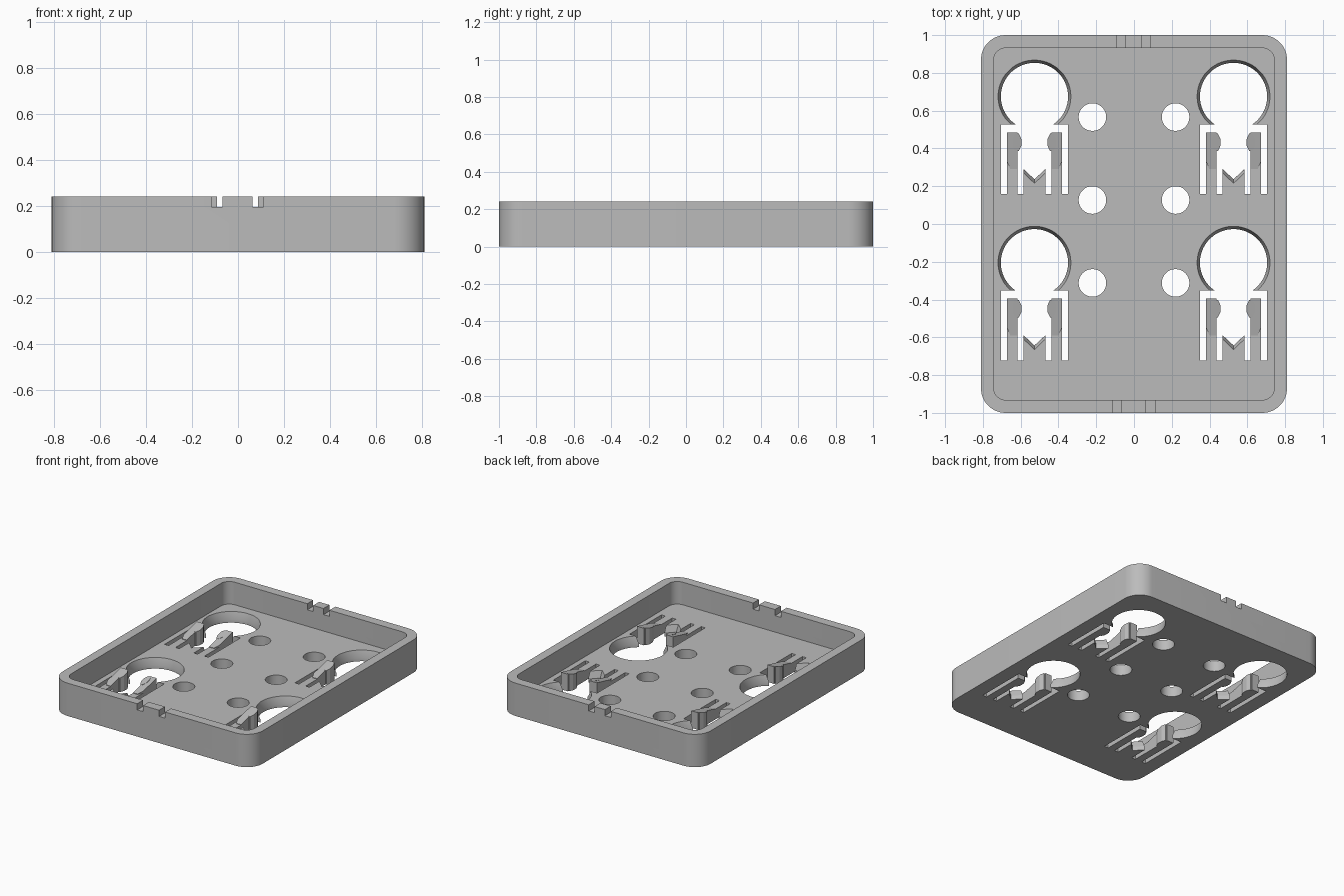
import bpy, bmesh, math

if "Cube" in bpy.data.objects:
    bpy.data.objects.remove(bpy.data.objects["Cube"])

WALL_H, FLOOR = 0.24, 0.075

grey = bpy.data.materials.new("plain grey")
grey.diffuse_color = (0.5, 0.5, 0.5, 1)
grey.use_nodes = True
grey.node_tree.nodes["Principled BSDF"].inputs["Base Color"].default_value = grey.diffuse_color


def loft(name, bottom, top, z0, z1):
    """Closed solid between two outlines with equal point counts (z1 may be a rule of x, y)."""
    bm = bmesh.new()
    zt = z1 if callable(z1) else (lambda x, y: z1)
    lo = [bm.verts.new((x, y, z0)) for x, y in bottom]
    hi = [bm.verts.new((x, y, zt(x, y))) for x, y in top]
    bm.faces.new(lo[::-1])
    bm.faces.new(hi)
    n = len(lo)
    for i in range(n):
        j = (i + 1) % n
        bm.faces.new((lo[i], lo[j], hi[j], hi[i]))
    bmesh.ops.recalc_face_normals(bm, faces=bm.faces)
    me = bpy.data.meshes.new(name)
    bm.to_mesh(me)
    bm.free()
    me.materials.append(grey)
    ob = bpy.data.objects.new(name, me)
    bpy.context.collection.objects.link(ob)
    return ob


def rounded(hx, hy, r, seg=12):
    pts = []
    for k, (sx, sy) in enumerate([(1, 1), (-1, 1), (-1, -1), (1, -1)]):
        for i in range(seg + 1):
            a = math.pi / 2 * (k + i / seg)
            pts.append((sx * (hx - r) + r * math.cos(a), sy * (hy - r) + r * math.sin(a)))
    return pts


def ring(cx, cy, rx, ry, n):
    return [(cx + rx * math.cos(2 * math.pi * (i + .5) / n),
             cy + ry * math.sin(2 * math.pi * (i + .5) / n)) for i in range(n)]


def rect(x0, x1, y0, y1):
    return [(x0, y0), (x1, y0), (x1, y1), (x0, y1)]


def shift(pts, dx, dy):
    return [(x + dx, y + dy) for x, y in pts]


def cut(target, bottom, top, z0, z1):
    """Subtract a lofted cutter and throw it away."""
    c = loft("cutter", bottom, top, z0, z1)
    c.hide_render = True
    bpy.context.view_layer.objects.active = target
    m = target.modifiers.new("cut", 'BOOLEAN')
    m.operation, m.solver, m.object = 'DIFFERENCE', 'EXACT', c
    bpy.ops.object.modifier_apply(modifier=m.name)
    bpy.data.objects.remove(c)


def smooth(ob):
    bpy.ops.object.select_all(action='DESELECT')
    ob.select_set(True)
    bpy.context.view_layer.objects.active = ob
    bpy.ops.object.shade_smooth_by_angle(angle=math.radians(30))


# Open tray with rounded corners
outer, inner = rounded(0.81, 1.0, 0.13), rounded(0.743, 0.932, 0.065)
tray = loft("tray", outer, outer, 0, WALL_H)
cut(tray, inner, inner, FLOOR, 0.4)

# Rim notches, staggered between front and back
for x0, y0 in [(-.115, -1.1), (.062, -1.1), (-.092, .85), (.039, .85)]:
    r = rect(x0, x0 + .048, y0, y0 + .25)
    cut(tray, r, r, 0.195, 0.4)

# Round floor holes
for x in (-.22, .22):
    for y in (.566, .127, -.312):
        c = ring(x, y, .073, .073, 40)
        cut(tray, c, c, -.1, .15)

# Spring-clip cutout: outer slots, inner slots and notched tongue
half = [(.177, -.147), (.177, -.517), (.145, -.517), (.145, -.19), (.09, -.19),
        (.09, -.517), (.059, -.517), (.059, -.383)]
slots = half + [(0, -.438)] + [(-x, y) for x, y in half[::-1]]
vee_lo = [(.062, -.34), (-.062, -.34), (-.062, -.381), (0, -.438), (.062, -.381)]
vee_hi = [(.062, -.34), (-.062, -.34), (-.062, -.401), (0, -.460), (.062, -.401)]

for cx in (-.527, .527):
    for cy in (.675, -.205):
        # Keyhole: straight below, tapered above
        small, big = ring(cx, cy, .178, .178, 64), ring(cx, cy, .193, .193, 64)
        cut(tray, small, small, -.1, .15)
        cut(tray, small, big, .025, FLOOR + .0005)
        s = shift(slots, cx, cy)
        cut(tray, s, s, -.1, .15)
        cut(tray, shift(vee_lo, cx, cy), shift(vee_hi, cx, cy), .03, FLOOR + .0005)

        # Raised catches at the arm tips, with faceted bumps facing inward
        for side in (-1, 1):
            def top(x, y, cy=cy):
                return .125 + .25 * min(0, y - cy + .2)
            block = [(.09, -.19), (.145, -.19), (.145, -.345), (.128, -.385), (.09, -.385)]
            b = [(cx + side * x, cy + y) for x, y in block]
            loft("clip_catch", b, b, .03, top)
            o = ring(cx + side * .092, cy - .243, .024, .05, 8)
            loft("clip_bump", o, o, .0, top)

smooth(tray)
